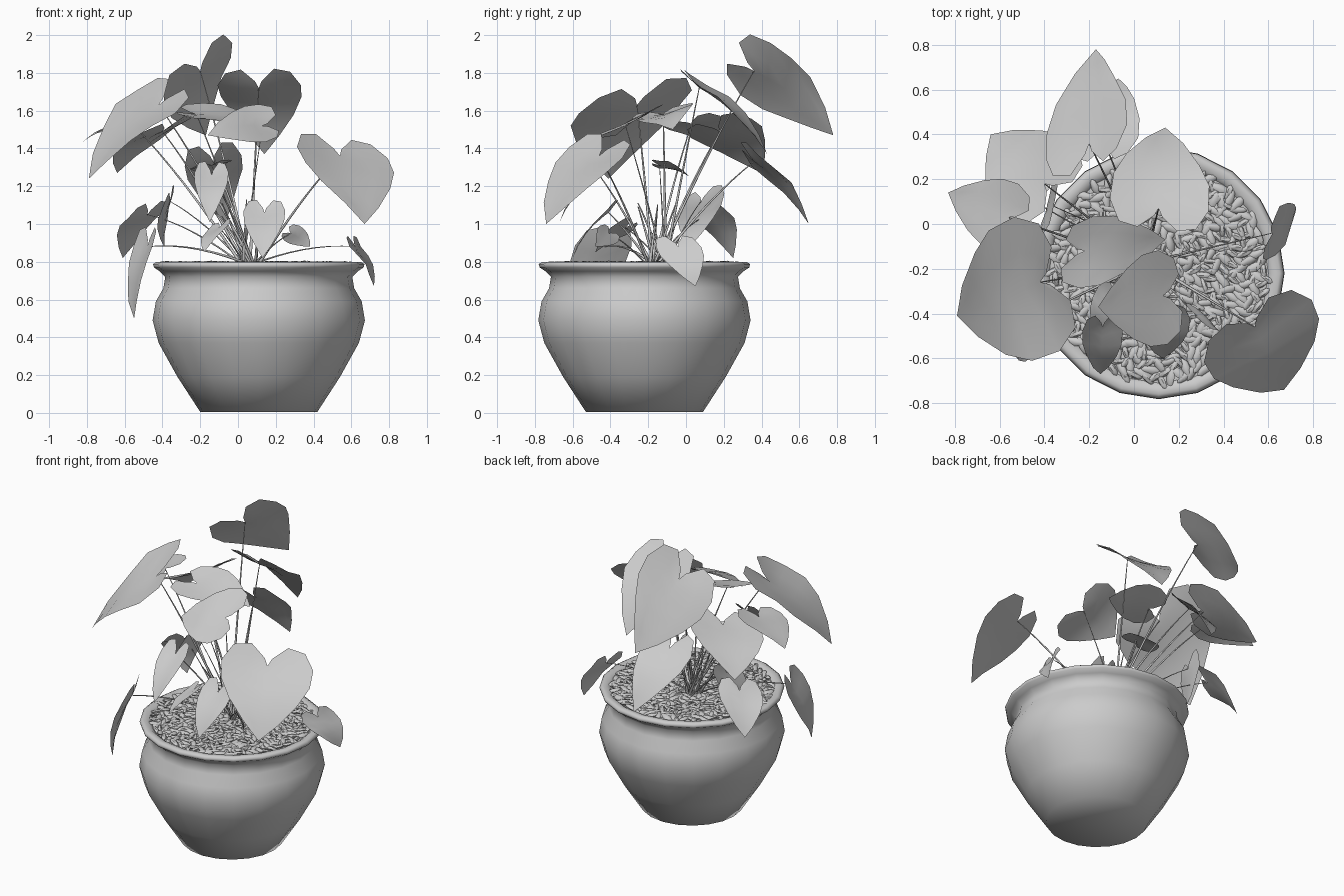
import bpy, bmesh, math, random
from mathutils import Vector, Matrix, Euler

random.seed(4)
default_cube = bpy.data.objects.get("Cube")
if default_cube:
    bpy.data.objects.remove(default_cube, do_unlink=True)

grey = bpy.data.materials.new("plain grey")
grey.use_nodes = True
colour = (0.6, 0.6, 0.6, 1)
grey.diffuse_color = colour
grey.node_tree.nodes["Principled BSDF"].inputs["Base Color"].default_value = colour

POT_CENTRE = Vector((0.11, -0.22, 0))
CROWN = Vector((0.06, -0.15, 0.77))


def add_object(name, data):
    obj = bpy.data.objects.new(name, data)
    bpy.context.collection.objects.link(obj)
    data.materials.append(grey)
    return obj


def finish_mesh(name, bm, angle=80):
    mesh = bpy.data.meshes.new(name)
    bm.to_mesh(mesh)
    bm.free()
    obj = add_object(name, mesh)
    bpy.ops.object.select_all(action="DESELECT")
    obj.select_set(True)
    bpy.context.view_layer.objects.active = obj
    bpy.ops.object.shade_smooth_by_angle(angle=math.radians(angle))
    return obj


def lathe(name, profile, sides):
    bm = bmesh.new()
    verts = [bm.verts.new((r, 0, z)) for r, z in profile]
    edges = [bm.edges.new(pair) for pair in zip(verts, verts[1:])]
    bmesh.ops.spin(bm, geom=verts + edges, cent=(0, 0, 0), axis=(0, 0, 1),
                   angle=math.tau, steps=sides, use_duplicate=False)
    bmesh.ops.remove_doubles(bm, verts=bm.verts, dist=0.0005)
    bmesh.ops.recalc_face_normals(bm, faces=bm.faces)
    obj = finish_mesh(name, bm)
    obj.location = POT_CENTRE
    return obj


# Rounded pot with a flared, rolled rim and an inner wall
lathe("pot", [(0, 0.005), (0.31, 0.005), (0.43, 0.19), (0.53, 0.37), (0.562, 0.49),
              (0.545, 0.59), (0.505, 0.66), (0.495, 0.72), (0.525, 0.75), (0.555, 0.77),
              (0.56, 0.788), (0.54, 0.8), (0.51, 0.795), (0.485, 0.775), (0.47, 0.7),
              (0, 0.7)], 20)

# Soil disc
lathe("soil", [(0, 0.78), (0.49, 0.78)], 20)

# Pointed bark chips scattered evenly over the soil
chips = bmesh.new()
CHIP_COUNT = 560
for i in range(CHIP_COUNT):
    reach = 0.485 * math.sqrt((i + 0.5) / CHIP_COUNT)
    turn = i * 2.39996
    size = random.uniform(0.8, 1.25)
    place = Matrix.Translation(POT_CENTRE + Vector((reach * math.cos(turn), reach * math.sin(turn), 0.788)))
    spin = Euler((random.uniform(-0.5, 0.5), random.uniform(-0.25, 0.25), random.uniform(0, math.tau)))
    shape = Matrix.Diagonal((0.042 * size, 0.017 * size, 0.012, 1))
    bmesh.ops.create_uvsphere(chips, u_segments=6, v_segments=4, radius=1,
                              matrix=place @ spin.to_matrix().to_4x4() @ shape @ Matrix.Rotation(math.pi / 2, 4, "Y"))
finish_mesh("bark_chips", chips, 50)

# Half outline of a heart-shaped leaf: length, width, matching midrib length
HEART = [(-0.1, 0.08, 0), (-0.27, 0.4, 0.02), (-0.22, 0.78, 0.06), (0, 1, 0.15),
         (0.25, 0.97, 0.33), (0.5, 0.75, 0.53), (0.78, 0.38, 0.78), (1, 0, 1)]


def add_stem(name, end, radius):
    curve = bpy.data.curves.new(name, "CURVE")
    curve.dimensions = "3D"
    curve.bevel_depth = radius
    curve.bevel_resolution = 1
    curve.use_fill_caps = True
    start = CROWN + Vector((random.uniform(-0.05, 0.05), random.uniform(-0.05, 0.05), 0))
    bend = start.lerp(end, 0.55) + Vector((0, 0, 0.12 * (end - start).xy.length))
    spline = curve.splines.new("POLY")
    steps = 8
    spline.points.add(steps)
    for i, point in enumerate(spline.points):
        t = i / steps
        point.co = (*start.lerp(bend, t).lerp(bend.lerp(end, t), t), 1)
        point.radius = 1.4 - t
    add_object(name, curve)


def add_leaf(name, base, tip, half_width):
    base, tip, side = (Vector(v) / 100 for v in (base, tip, half_width))
    axis = tip - base
    normal = axis.cross(side).normalized()
    if normal.z < 0:
        normal, side = -normal, -side
    length = axis.length
    phase = random.uniform(0, math.tau)

    def spot(u, v):
        arch = 0.08 * length * math.sin(math.pi * max(u, 0))
        fold = 0.03 * length * abs(v)
        wave = 0.03 * length * math.sin(5 * u + 3 * v + phase) * abs(v)
        return base + axis * u + side * v + normal * (arch + fold + wave)

    bm = bmesh.new()
    ribs = [bm.verts.new(spot(m, 0)) for _, _, m in HEART]
    for sign in (-1, 1):
        rows = [ribs]
        for part in (0.5, 1):
            rows.append([bm.verts.new(spot(m + (u - m) * part, sign * w * part)) for u, w, m in HEART[:-1]]
                        + [ribs[-1]])
        for inner, outer in zip(rows, rows[1:]):
            for i in range(len(HEART) - 1):
                loop = [inner[i], inner[i + 1], outer[i + 1], outer[i]]
                loop = list(dict.fromkeys(loop))
                bm.faces.new(loop if sign > 0 else loop[::-1])
    finish_mesh(name, bm)
    add_stem(name + "_stem", base, 0.006 if length > 0.3 else 0.004)


# Leaves as base, tip and half width, in hundredths
UPPER = {
    "back_top_leaf": ((-20, 36, 181), (-17, 78, 147), (18, 8, 14)),
    "front_right_large_leaf": ((-42, -26, 163), (-79, -41, 124), (10, -30, -6)),
    "back_right_leaf": ((-40, 18, 149), (-64, 40, 127), (16, 16, 5)),
    "back_middle_leaf": ((-13, 36, 133), (-7, 65, 100), (15, 2, 3)),
    "back_left_leaf": ((11, 7, 172), (14, 43, 137), (22, -3, 0)),
    "centre_leaf": ((-22, -12, 158), (14, -7, 150), (3, 16, 4)),
    "centre_front_leaf": ((13, -32, 152), (-16, -37, 147), (2, -21, -10)),
    "right_side_leaf": ((-56, 3, 153), (-83, 14, 143), (5, 15, 3)),
    "front_left_large_leaf": ((54, -46, 136), (67, -74, 100), (24, 14, -3)),
}
LOWER = {
    "right_hanging_leaf": ((-48, -43, 88), (-55, -54, 50), (5, -15, 0)),
    "left_hanging_leaf": ((62, -4, 88), (72, 5, 67), (3, 12, 0)),
    "front_small_leaf": ((14, -41, 106), (13, -60, 82), (11, 0, 0)),
    "front_right_small_leaf": ((-14, -46, 126), (-15, -67, 101), (9, 0, 0)),
    "front_left_small_leaf": ((28, -41, 95), (38, -48, 88), (4, -5, 4)),
    "back_low_leaf": ((-48, 12, 105), (-61, 25, 82), (10, 9, 2)),
    "inner_right_leaf": ((-36, 8, 112), (-39, 2, 88), (3, 12, 4)),
    "inner_small_leaf": ((-14, -14, 131), (-17, 2, 125), (11, 0, 2)),
    "inner_front_leaf": ((-10, -32, 98), (-18, -48, 85), (6, -4, 2)),
}
for group in (UPPER, LOWER):
    for name, points in group.items():
        add_leaf(name, *points)

# Young leafless shoots around the crown
for i in range(6):
    turn = i * math.tau / 6
    end = CROWN + Vector((0.13 * math.cos(turn) - 0.08, 0.12 * math.sin(turn), random.uniform(0.2, 0.4)))
    add_stem("shoot_%d" % (i + 1), end, 0.007)
